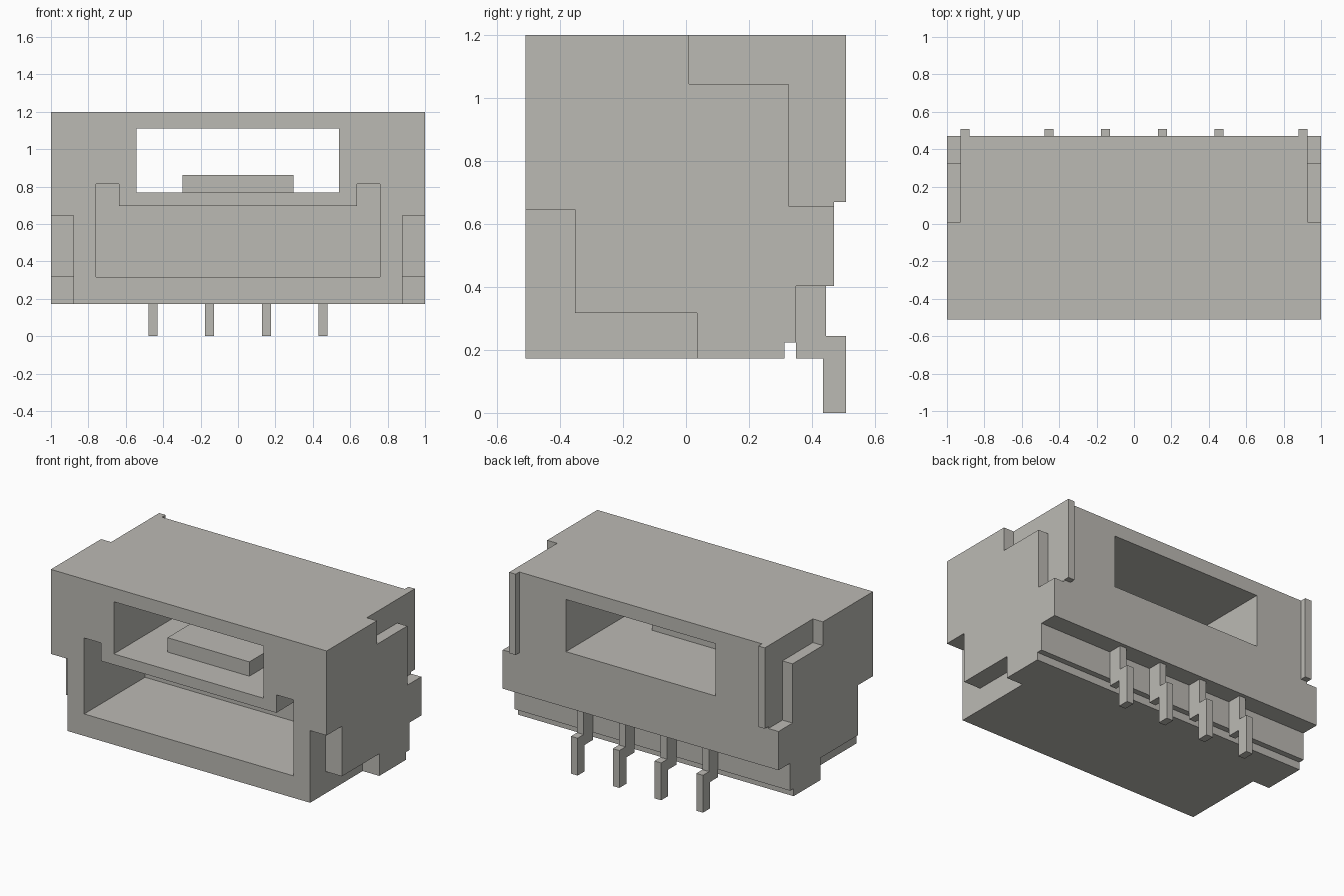
import bpy, bmesh

cube = bpy.data.objects.get("Cube")
if cube:
    bpy.data.objects.remove(cube, do_unlink=True)

plastic = bpy.data.materials.new("warm_grey")
plastic.use_nodes = True
colour = (0.50, 0.49, 0.455, 1)
plastic.diffuse_color = colour
plastic.node_tree.nodes["Principled BSDF"].inputs["Base Color"].default_value = colour


def prism(name, axis, outline, lo, hi):
    """Extrude an outline along x (points are y, z) or y (points are x, z)."""
    def place(p, t):
        return (t, p[0], p[1]) if axis == "x" else (p[0], t, p[1])
    bm = bmesh.new()
    ends = [[bm.verts.new(place(p, t)) for p in outline] for t in (lo, hi)]
    for ring in ends:
        bm.faces.new(ring)
    n = len(outline)
    for i in range(n):
        j = (i + 1) % n
        bm.faces.new((ends[0][i], ends[0][j], ends[1][j], ends[1][i]))
    bmesh.ops.recalc_face_normals(bm, faces=bm.faces)
    mesh = bpy.data.meshes.new(name)
    bm.to_mesh(mesh)
    bm.free()
    mesh.materials.append(plastic)
    obj = bpy.data.objects.new(name, mesh)
    bpy.context.collection.objects.link(obj)
    return obj


def rect(a0, b0, a1, b1):
    return [(a0, b0), (a1, b0), (a1, b1), (a0, b1)]


def cut(target, cutter):
    cutter.hide_render = True
    mod = target.modifiers.new("cut", "BOOLEAN")
    mod.operation = "DIFFERENCE"
    mod.solver = "EXACT"
    mod.object = cutter
    bpy.context.view_layer.objects.active = target
    bpy.ops.object.modifier_apply(modifier=mod.name)
    bpy.data.objects.remove(cutter, do_unlink=True)


# Housing with a stepped back underside
housing = prism("housing", "x", [
    (-0.51, 0.173), (0.313, 0.173), (0.313, 0.223), (0.35, 0.223),
    (0.35, 0.403), (0.47, 0.403), (0.47, 1.2), (-0.51, 1.2)], -1, 1)

# Window running right through
cut(housing, prism("window_cutter", "y", rect(-0.543, 0.768, 0.541, 1.11), -0.7, 0.7))

# Blind front socket with a raised slot at each end
cut(housing, prism("socket_cutter", "y", [
    (-0.758, 0.317), (0.758, 0.317), (0.758, 0.815), (0.635, 0.815),
    (0.635, 0.697), (-0.635, 0.697), (-0.635, 0.815), (-0.758, 0.815)], -0.7, 0.12))

for side, label in ((-1, "right"), (1, "left")):
    # Stepped notches on the lower front and upper back of each end
    cut(housing, prism("front_notch_cutter", "x", [
        (-0.7, 0), (0.035, 0), (0.035, 0.318), (-0.352, 0.318),
        (-0.352, 0.646), (-0.7, 0.646)], side * 0.88, side * 1.2))
    cut(housing, prism("back_notch_cutter", "x", [
        (0.01, 1.4), (0.01, 1.045), (0.325, 1.045),
        (0.325, 0.657), (0.7, 0.657), (0.7, 1.4)], side * 0.927, side * 1.2))
    # Upright rib on the back
    prism(label + "_back_rib", "x", rect(0.47, 0.67, 0.508, 1.2),
          side * 0.88, side * 0.927)

# Locking tongue on the window floor
prism("locking_tongue", "y", rect(-0.298, 0.768, 0.296, 0.862), -0.305, -0.07)

# Row of cranked contact pins
for i in range(4):
    x = (i - 1.5) * 0.303
    prism("pin_%d" % (i + 1), "x", [
        (0.35, 0.173), (0.435, 0.173), (0.435, 0), (0.508, 0),
        (0.508, 0.245), (0.445, 0.245), (0.445, 0.403), (0.35, 0.403)],
        x - 0.024, x + 0.024)
